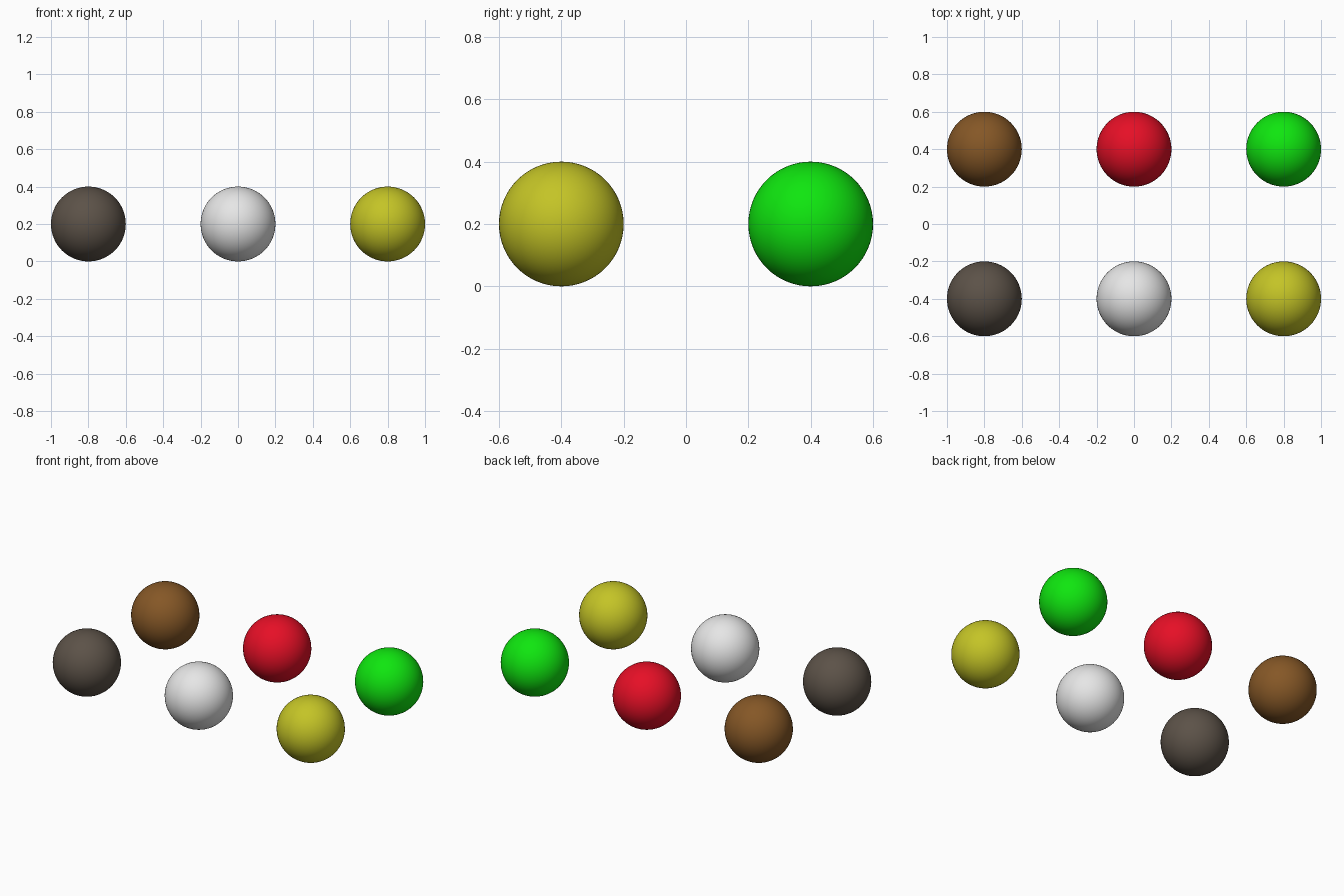
import bpy

if "Cube" in bpy.data.objects:
    bpy.data.objects.remove(bpy.data.objects["Cube"])

RADIUS = 0.2


def linear(c):
    c /= 255
    return c / 12.92 if c <= 0.04045 else ((c + 0.055) / 1.055) ** 2.4


def ball(name, rgb, x, y):
    bpy.ops.mesh.primitive_uv_sphere_add(segments=64, ring_count=32, radius=RADIUS,
                                         location=(x, y, RADIUS))
    obj = bpy.context.object
    obj.name = name + "_ball"
    bpy.ops.object.shade_smooth()
    mat = bpy.data.materials.new(name)
    mat.diffuse_color = (*[linear(c) for c in rgb], 1)
    mat.use_nodes = True
    mat.node_tree.nodes["Principled BSDF"].inputs["Base Color"].default_value = mat.diffuse_color
    obj.data.materials.append(mat)


# Two rows of three balls: front row, then back row
rows = {
    -0.4: [("charcoal", (92, 82, 72)), ("white", (230, 230, 230)), ("yellow", (196, 196, 38))],
    0.4: [("brown", (133, 87, 38)), ("red", (230, 15, 38)), ("green", (15, 230, 15))],
}
for y, row in rows.items():
    for i, (name, rgb) in enumerate(row):
        ball(name, rgb, 0.8 * (i - 1), y)
